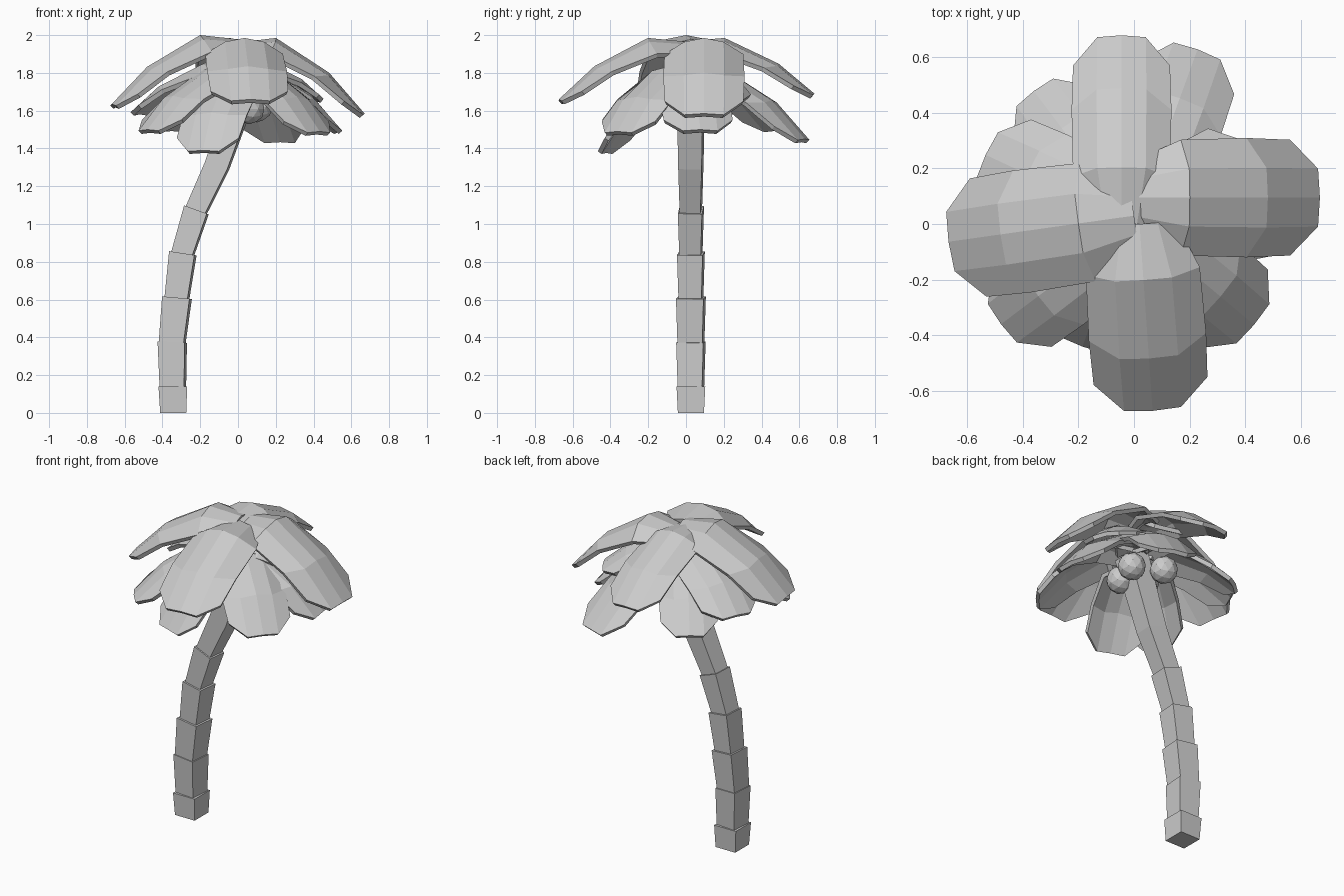
import bpy
import bmesh
from math import radians
from mathutils import Matrix, Vector

old = bpy.data.objects.get("Cube")
if old:
    bpy.data.objects.remove(old, do_unlink=True)

grey = bpy.data.materials.new("pale_grey")
grey.use_nodes = True
grey.diffuse_color = (0.6, 0.6, 0.6, 1)
grey.node_tree.nodes["Principled BSDF"].inputs["Base Color"].default_value = (0.6, 0.6, 0.6, 1)


def finish(bm, name):
    """Turn a bmesh into a flat shaded object."""
    mesh = bpy.data.meshes.new(name)
    bm.to_mesh(mesh)
    bm.free()
    mesh.materials.append(grey)
    obj = bpy.data.objects.new(name, mesh)
    bpy.context.collection.objects.link(obj)
    return obj


# Trunk: stacked square segments that flare towards the top
# joint: x, z, tilt in degrees, half width of the segment below
joints = [
    (-0.343, 0.0, 0, 0.07), (-0.345, 0.14, 0, 0.076), (-0.348, 0.375, 3, 0.072),
    (-0.323, 0.61, 5, 0.073), (-0.292, 0.845, 9, 0.068), (-0.22, 1.075, 20, 0.064),
    (-0.11, 1.31, 20, 0.062), (0.04, 1.74, 18, 0.07),
]


def trunk_ring(bm, x, z, tilt, half, twist):
    place = (Matrix.Translation((x, 0.026, z)) @ Matrix.Rotation(radians(tilt), 4, 'Y')
             @ Matrix.Rotation(radians(twist), 4, 'Z'))
    return [bm.verts.new(place @ Vector((half * a, half * b, 0)))
            for a, b in ((-1, -1), (1, -1), (1, 1), (-1, 1))]


for i, (low, high) in enumerate(zip(joints, joints[1:])):
    bm = bmesh.new()
    twist = -5 if i else 0
    bottom = trunk_ring(bm, *low[:3], min(high[3] - 0.007, low[3]), twist)
    top = trunk_ring(bm, *high, twist)
    bm.faces.new(bottom[::-1])
    bm.faces.new(top)
    for a in range(4):
        b = (a + 1) % 4
        bm.faces.new((bottom[a], bottom[b], top[b], top[a]))
    finish(bm, f"trunk_segment_{i + 1}")


# Fronds: broad arched leaves that droop towards a blunt tip
STEPS = (0, 0.3, 0.72, 1)
DROOP = (0.06, 0, 0.46, 1)
WIDTH = (0.62, 0.97, 1, 0.97)


def droop_at(t):
    for k in range(len(STEPS) - 1):
        if t <= STEPS[k + 1]:
            f = (t - STEPS[k]) / (STEPS[k + 1] - STEPS[k])
            return DROOP[k] + f * (DROOP[k + 1] - DROOP[k])
    return DROOP[-1]


def frond(name, angle, length, half, z_top, z_tip, base=(0, 0)):
    bm = bmesh.new()
    place = Matrix.Translation((*base, 0)) @ Matrix.Rotation(radians(angle), 4, 'Z')
    rows = []
    for t, w in zip(STEPS, WIDTH):
        arch = (0.44 - 0.16 * t) * half * w
        row = []
        for u in (-1, -0.5, 0, 0.5, 1):
            s = t * (1 - 0.16 * u ** 4)
            z = z_top - droop_at(s) * (z_top - z_tip) - arch * u * u
            row.append(bm.verts.new(place @ Vector((length * s, half * w * u, z))))
        rows.append(row)
    for near, far in zip(rows, rows[1:]):
        for k in range(4):
            bm.faces.new((near[k], far[k], far[k + 1], near[k + 1]))
    obj = finish(bm, name)
    thick = obj.modifiers.new("thickness", 'SOLIDIFY')
    thick.thickness = 0.025
    thick.offset = -1


# Upper tier
frond("upper_frond_left", 0, 0.67, 0.215, 1.985, 1.585, (0, 0.095))
frond("upper_frond_back", 90, 0.68, 0.18, 1.985, 1.69, (-0.045, 0))
frond("upper_frond_right", 188, 0.675, 0.222, 2.0, 1.635, (0, 0.03))
frond("upper_frond_front", 274, 0.675, 0.212, 1.985, 1.66, (0.02, 0))

# Lower tier: angle, length, half width, top height, tip height
lower = [
    (8, 0.55, 0.19, 1.83, 1.5), (30, 0.48, 0.17, 1.87, 1.67),
    (70, 0.67, 0.185, 1.83, 1.45), (127, 0.6, 0.17, 1.81, 1.51),
    (155, 0.59, 0.19, 1.86, 1.6), (217, 0.6, 0.18, 1.83, 1.5),
    (250, 0.47, 0.18, 1.76, 1.39, (-0.025, 0)), (320, 0.565, 0.19, 1.83, 1.49),
]
for i, spec in enumerate(lower):
    frond(f"lower_frond_{i + 1}", *spec)

# Coconuts hanging around the trunk top
for i, spot in enumerate([(0.1, 0.1, 1.62), (-0.09, 0.16, 1.64), (0.06, -0.05, 1.61)]):
    bm = bmesh.new()
    bmesh.ops.create_icosphere(bm, subdivisions=2, radius=0.082,
                               matrix=Matrix.Translation(spot))
    finish(bm, f"coconut_{i + 1}")
